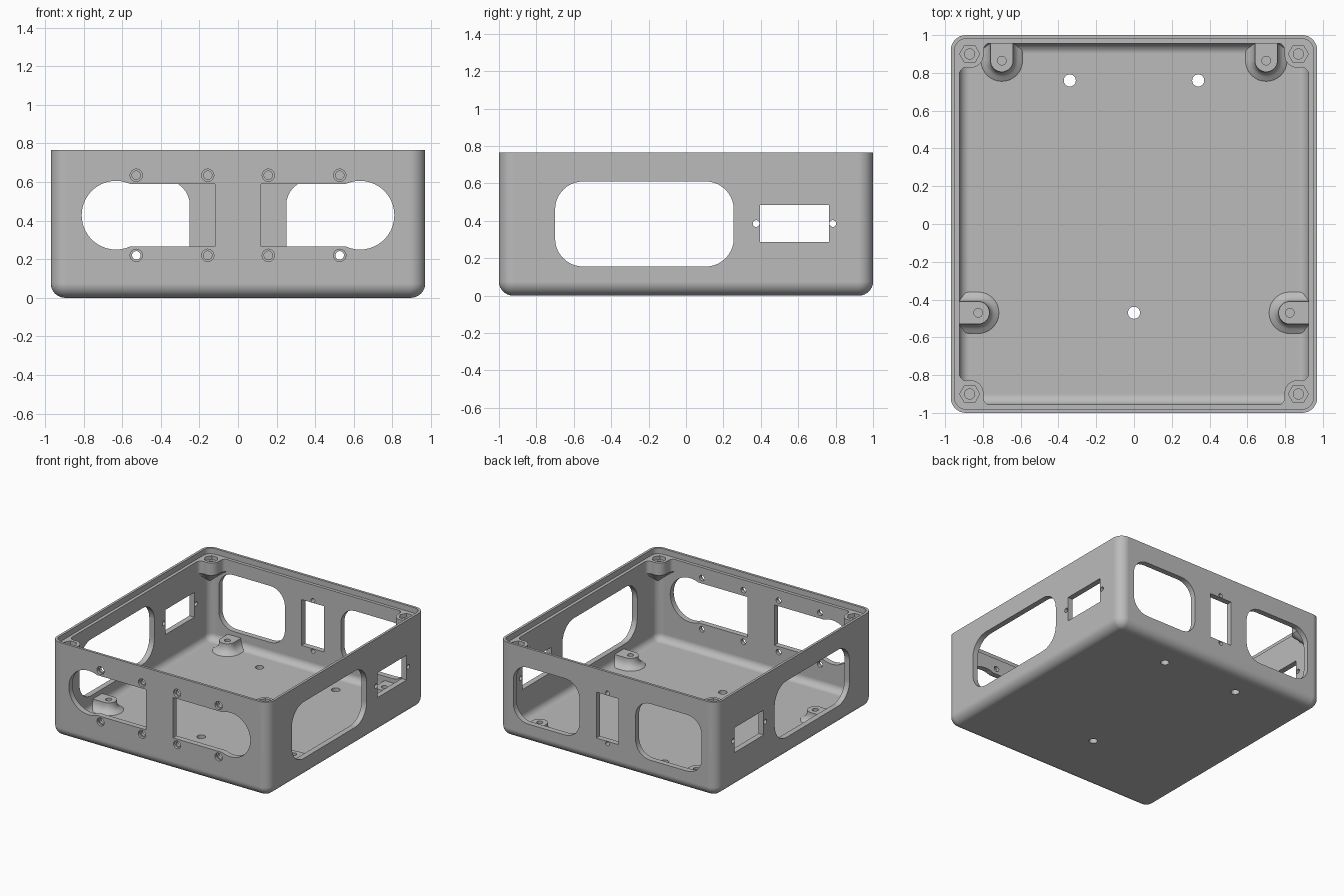
import bpy, bmesh
from math import sin, cos, pi, asin

if "Cube" in bpy.data.objects:
    bpy.data.objects.remove(bpy.data.objects["Cube"])

grey = bpy.data.materials.new("plain grey")
grey.use_nodes = True
grey.diffuse_color = (0.5, 0.5, 0.5, 1)
grey.node_tree.nodes["Principled BSDF"].inputs["Base Color"].default_value = (0.5, 0.5, 0.5, 1)

AXES = {"x": lambda u, v, w: (w, u, v),
        "y": lambda u, v, w: (u, w, v),
        "z": lambda u, v, w: (u, v, w)}


def arc(cx, cy, r, a0, a1, n):
    return [(cx + r * cos(a0 + (a1 - a0) * i / n), cy + r * sin(a0 + (a1 - a0) * i / n))
            for i in range(n + 1)]


def circle(cx, cy, r, n=24):
    return arc(cx, cy, r, 0, 2 * pi, n)[:-1]


def rect(u0, u1, v0, v1):
    return [(u0, v0), (u1, v0), (u1, v1), (u0, v1)]


def rounded(u0, u1, v0, v1, r, n=8):
    corners = [(u1 - r, v1 - r), (u0 + r, v1 - r), (u0 + r, v0 + r), (u1 - r, v0 + r)]
    return [p for k, (x, y) in enumerate(corners)
            for p in arc(x, y, r, k * pi / 2, (k + 1) * pi / 2, n)]


def loft(bm, rings, axis="z"):
    """Closed solid, faces outward, through (outline, depth) rings of rising depth."""
    first = rings[0][0]
    area = sum(p[0] * q[1] - q[0] * p[1] for p, q in zip(first, first[1:] + first[:1]))
    step = -1 if (area < 0) != (axis == "y") else 1
    loops = [[bm.verts.new(AXES[axis](u, v, w)) for u, v in pts[::step]] for pts, w in rings]
    bm.faces.new(loops[0][::-1])
    bm.faces.new(loops[-1])
    for a, b in zip(loops, loops[1:]):
        for i in range(len(a)):
            j = (i + 1) % len(a)
            bm.faces.new((a[i], a[j], b[j], b[i]))


def prism(bm, pts, w0, w1, axis="z"):
    loft(bm, [(pts, w0), (pts, w1)], axis)


def tub(bm, hx, hy, r, fillet, z0, z1):
    """Rounded box whose bottom edge is filleted."""
    rings = []
    for k in range(9):
        a = k * pi / 16
        d = fillet * (1 - sin(a))
        rings.append((rounded(-hx + d, hx - d, -hy + d, hy - d, r - d), z0 + fillet * (1 - cos(a))))
    rings.append((rounded(-hx, hx, -hy, hy, r), z1))
    loft(bm, rings)


def make(name, bm):
    bm.normal_update()
    mesh = bpy.data.meshes.new(name)
    bm.to_mesh(mesh)
    bm.free()
    mesh.materials.append(grey)
    ob = bpy.data.objects.new(name, mesh)
    bpy.context.collection.objects.link(ob)
    return ob


def combine(target, bm, operation):
    """Apply a boolean, moving to the next solver if one fails to add detail."""
    tool = make("helper", bm)
    tool.hide_render = True
    mod = target.modifiers.new("combine", "BOOLEAN")
    mod.operation, mod.object = operation, tool
    for solver in ("EXACT", "MANIFOLD", "FLOAT"):
        mod.solver = solver
        bpy.context.view_layer.update()
        result = target.evaluated_get(bpy.context.evaluated_depsgraph_get())
        if len(result.data.polygons) > len(target.data.polygons):
            break
    bpy.context.view_layer.objects.active = target
    bpy.ops.object.modifier_apply(modifier=mod.name)
    bpy.data.objects.remove(tool)


# Outer tub, hollowed, with a stepped rim for a lid
bm = bmesh.new()
tub(bm, 0.97, 1.0, 0.08, 0.075, 0, 0.765)
case = make("enclosure_case", bm)
bm = bmesh.new()
tub(bm, 0.925, 0.955, 0.06, 0.055, 0.04, 0.9)
combine(case, bm, "DIFFERENCE")
bm = bmesh.new()
prism(bm, rounded(-0.95, 0.95, -0.98, 0.98, 0.06), 0.72, 0.9)
combine(case, bm, "DIFFERENCE")

# Corner screw bosses, tapering into the corners underneath
outline = [(0.94, 0.97), (0.94, 0.78)] + arc(0.885, 0.79, 0.04, 0, pi / 2, 5)
outline += arc(0.865, 0.895, 0.068, -pi / 2, -pi, 8) + arc(0.757, 0.92, 0.04, 0, pi / 2, 5)
outline += [(0.757, 0.97)]
bm = bmesh.new()
for sx in (-1, 1):
    for sy in (-1, 1):
        full = [(sx * x, sy * y) for x, y in outline]
        small = [(sx * (0.94 + (x - 0.94) * 0.12), sy * (0.97 + (y - 0.97) * 0.12)) for x, y in outline]
        loft(bm, [(small, 0.5), (full, 0.62), (full, 0.72)])
combine(case, bm, "UNION")

# Board supports with flared feet, on the back and side walls
FLARE = [(0.03, 0.06), (0.045, 0.045), (0.055, 0.025), (0.07, 0.01), (0.095, 0), (0.12, 0)]
bm = bmesh.new()
for s in (-1, 1):
    back, side = [], []
    for z, d in FLARE:
        r = 0.06 + d
        tab = [(-r, 0.105)] + arc(0, 0, r, pi, 2 * pi, 16) + [(r, 0.105)]
        back.append(([(s * 0.70 + x, 0.865 + y) for x, y in tab], z))
        side.append(([(s * (0.825 + y), -0.47 + x) for x, y in tab], z))
    loft(bm, back)
    loft(bm, side)
combine(case, bm, "UNION")

# Openings and screw holes
bm = bmesh.new()
prism(bm, rounded(-0.70, 0.255, 0.155, 0.61, 0.15, 10), -1.1, 1.1, "x")
prism(bm, rect(0.395, 0.765, 0.285, 0.485), -1.1, 1.1, "x")
for y in (0.375, 0.785):
    prism(bm, circle(y, 0.385, 0.018), -1.1, 1.1, "x")
prism(bm, rect(-0.1, 0.1, 0.205, 0.575), 0.9, 1.1, "y")
for z in (0.186, 0.594):
    prism(bm, circle(0, z, 0.017), 0.9, 1.1, "y")
a = asin(0.1625 / 0.178)
for s in (-1, 1):
    # rounded back windows
    prism(bm, rounded(s * 0.545 - 0.295, s * 0.545 + 0.295, 0.155, 0.61, 0.13), 0.9, 1.1, "y")
    # front keyhole-shaped windows
    keyhole = [(0.12, 0.5905), (0.12, 0.2655)] + arc(0.632, 0.428, 0.178, a - pi, pi - a, 28)
    prism(bm, [(s * x, z) for x, z in keyhole], -1.1, -0.9, "y")
    # counterbored front screw holes
    for x in (0.157, 0.527):
        for z in (0.22, 0.635):
            wide, narrow = circle(s * x, z, 0.032), circle(s * x, z, 0.022)
            loft(bm, [(wide, -1.1), (wide, -0.98), (narrow, -0.98), (narrow, -0.9)], "y")
    # blind holes in the board supports
    prism(bm, circle(s * 0.70, 0.865, 0.023), 0.06, 0.2)
    prism(bm, circle(s * 0.825, -0.47, 0.023), 0.06, 0.2)
    # hexagonal nut pockets in the corner bosses
    for y in (-0.9, 0.9):
        prism(bm, circle(s * 0.87, y, 0.053, 6), 0.69, 0.9)
for x, y in ((-0.34, 0.76), (0.34, 0.76), (0, -0.47)):
    prism(bm, circle(x, y, 0.032), -0.1, 0.1)
combine(case, bm, "DIFFERENCE")

# Screw holes below the nut pockets
bm = bmesh.new()
for x in (-0.87, 0.87):
    for y in (-0.9, 0.9):
        prism(bm, circle(x, y, 0.027), 0.63, 0.9)
combine(case, bm, "DIFFERENCE")

# Smooth fillets, crisp edges
bpy.ops.object.select_all(action="DESELECT")
case.select_set(True)
bpy.context.view_layer.objects.active = case
bpy.ops.object.shade_smooth_by_angle(angle=pi / 6)
weighted = case.modifiers.new("even_shading", "WEIGHTED_NORMAL")
weighted.keep_sharp = True
